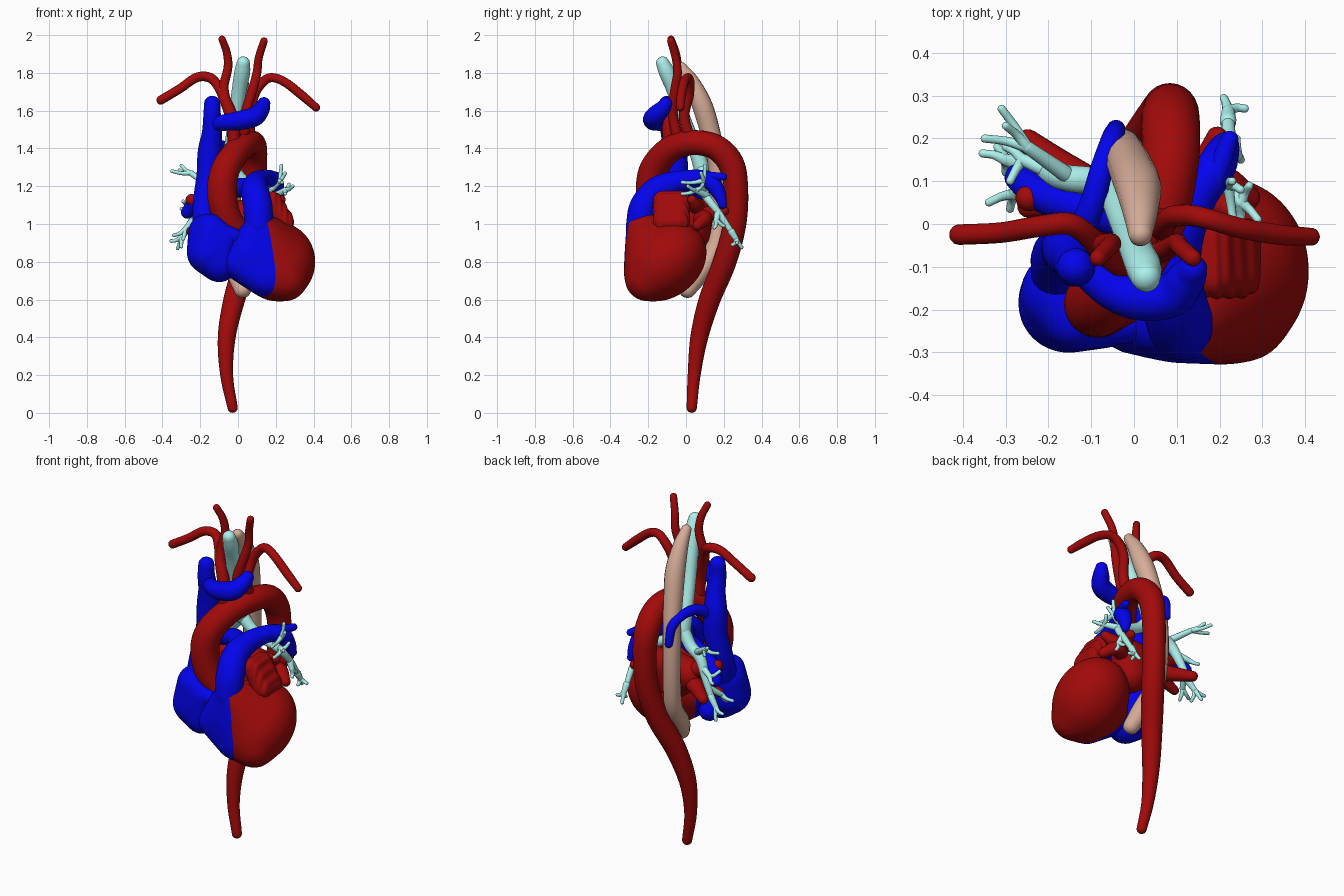
import bpy, bmesh, math
from mathutils import Vector, Matrix


def material(name, rgb):
    m = bpy.data.materials.new(name)
    m.diffuse_color = (*rgb, 1)
    return m


RED = material("artery_red", (0.36, 0.003, 0.003))
BLUE = material("vein_blue", (0.001, 0.001, 0.85))
CYAN = material("airway_cyan", (0.42, 0.88, 0.84))
TAN = material("esophagus_tan", (0.68, 0.42, 0.32))


def add(name, bm, mat):
    me = bpy.data.meshes.new(name)
    bmesh.ops.recalc_face_normals(bm, faces=bm.faces)
    bm.to_mesh(me)
    bm.free()
    me.shade_smooth()
    me.set_sharp_from_angle(angle=math.radians(50))
    me.materials.append(mat)
    ob = bpy.data.objects.new(name, me)
    bpy.context.collection.objects.link(ob)
    return ob


def tube(name, pts, mat, sides=16, steps=6):
    """Round-ended vessel through (x, y, z, radius) points."""
    p = [Vector(q) for q in pts]
    p = [2 * p[0] - p[1]] + p + [2 * p[-1] - p[-2]]
    path = []
    for i in range(1, len(p) - 2):
        a, b, c, d = p[i - 1:i + 3]
        for s in range(steps):
            t = s / steps
            path.append(0.5 * (2 * b + (c - a) * t + (2 * a - 5 * b + 4 * c - d) * t * t
                               + (3 * b - a - 3 * c + d) * t ** 3))
    path.append(p[-2])
    t0 = (path[0] - path[1]).xyz.normalized()
    t1 = (path[-1] - path[-2]).xyz.normalized()

    def cap(q, t):
        return [Vector((*(q.xyz + t * q.w * 0.9 * math.sin(k)), q.w * math.cos(k))) for k in (0.45, 0.9, 1.3)]
    path = cap(path[0], t0)[::-1] + path + cap(path[-1], t1)
    bm, rings = bmesh.new(), []
    n = None
    for i, q in enumerate(path):
        t = (path[min(i + 1, len(path) - 1)] - path[max(i - 1, 0)]).xyz.normalized()
        n = n or t.orthogonal()
        n = (n - t * n.dot(t)).normalized()
        b = t.cross(n)
        rings.append([bm.verts.new(q.xyz + q.w * (n * math.cos(j * math.tau / sides) + b * math.sin(j * math.tau / sides)))
                      for j in range(sides)])
    for a, b in zip(rings, rings[1:]):
        for j in range(sides):
            k = (j + 1) % sides
            bm.faces.new((a[j], a[k], b[k], b[j]))
    bm.faces.new(rings[0])
    bm.faces.new(rings[-1][::-1])
    return add(name, bm, mat)


def blob(balls, extra=None, voxel=0.013):
    """Smooth bmesh wrapping a set of (x, y, z, r) balls."""
    bm = bmesh.new()
    for x, y, z, r in balls:
        bmesh.ops.create_icosphere(bm, subdivisions=3, radius=r, matrix=Matrix.Translation((x, y, z)))
    if extra:
        bmesh.ops.create_icosphere(bm, subdivisions=4, radius=1, matrix=extra)
    hull = bmesh.ops.convex_hull(bm, input=bm.verts)
    junk = set(hull["geom_interior"]) | set(hull["geom_unused"])
    bmesh.ops.delete(bm, geom=[v for v in junk if isinstance(v, bmesh.types.BMVert)], context='VERTS')
    ob = add("temp", bm, RED)
    rm = ob.modifiers.new("remesh", 'REMESH')
    rm.mode, rm.voxel_size = 'VOXEL', voxel
    sm = ob.modifiers.new("smooth", 'SMOOTH')
    sm.iterations = 6
    dg = bpy.context.evaluated_depsgraph_get()
    out = bmesh.new()
    out.from_mesh(ob.evaluated_get(dg).to_mesh())
    bpy.data.objects.remove(ob)
    return out


# Ventricles: one wrapped mass, split by the septum plane
lv = Matrix.Translation((0.21, -0.11, 0.8)) @ Matrix.Rotation(math.radians(40), 4, 'X') @ Matrix.Diagonal((0.2, 0.24, 0.187, 1))
mass = blob([(0.11, -0.245, 1.0, 0.07), (0.09, -0.23, 0.85, 0.095), (0.14, -0.225, 0.715, 0.1),
             (0, -0.21, 0.8, 0.095), (0.25, -0.205, 0.71, 0.12)], lv)
for name, mat, sign in (("left_ventricle", RED, 1), ("right_ventricle", BLUE, -1)):
    half = mass.copy()
    cut = bmesh.ops.bisect_plane(half, geom=half.verts[:] + half.edges[:] + half.faces[:], plane_co=(0.187, -0.32, 0.8),
                                 plane_no=Vector((0.76, 0.62, 0.06)) * sign, clear_inner=True)
    bmesh.ops.holes_fill(half, edges=[e for e in half.edges if e.is_boundary])
    add(name, half, mat)
mass.free()

# Atria
add("right_atrium", blob([(-0.165, -0.16, 0.955, 0.1), (-0.155, -0.185, 0.85, 0.118), (-0.1, -0.19, 0.79, 0.1),
                          (-0.06, -0.235, 0.93, 0.055), (-0.14, -0.22, 0.98, 0.075)]), BLUE)
add("right_auricle", blob([(-0.09, -0.235, 0.95, 0.055), (-0.01, -0.235, 0.93, 0.045)]), BLUE)
add("left_atrium", blob([(-0.07, 0.06, 1.03, 0.085), (0.09, 0.05, 1.05, 0.09), (0.05, 0.03, 0.95, 0.1)]), RED)

# Left auricle with shallow ridges
bm = blob([(0.18, -0.125, 1.125, 0.05), (0.18, -0.03, 1.125, 0.05), (0.245, -0.12, 1.01, 0.055), (0.245, -0.035, 1.01, 0.055)], voxel=0.008)
bm.normal_update()
for v in bm.verts:
    v.co += v.normal * 0.0028 * math.sin(v.co.x * math.tau / 0.03 + 8 * v.co.y)
add("left_auricle", bm, RED)

# Aorta
tube("aorta", [(0.03, -0.13, 0.92, .07), (-0.055, -0.175, 1.03, .075), (-0.085, -0.187, 1.17, .079), (-0.065, -0.17, 1.29, .076),
               (0, -0.09, 1.39, .07), (0.06, 0.02, 1.43, .066), (0.085, 0.15, 1.41, .067), (0.085, 0.238, 1.32, .069),
               (0.085, 0.265, 1.18, .064), (0.075, 0.257, 1.0, .062), (0.04, 0.205, 0.8, .062), (-0.02, 0.125, 0.6, .057),
               (-0.06, 0.07, 0.4, .047), (-0.06, 0.043, 0.2, .034), (-0.028, 0.03, 0.025, .027)], RED, 24)

# Arteries of the arch
tube("brachiocephalic_artery", [(-0.02, -0.09, 1.42, .035), (-0.03, -0.09, 1.55, .034), (-0.07, -0.065, 1.66, .03), (-0.105, -0.03, 1.73, .026),
     (-0.15, 0, 1.775, .026), (-0.22, -0.005, 1.775, .025), (-0.31, -0.02, 1.715, .024), (-0.41, -0.025, 1.655, .024)], RED)
tube("right_carotid", [(-0.065, -0.07, 1.65, .027), (-0.075, -0.05, 1.73, .025), (-0.053, -0.045, 1.83, .023), (-0.06, -0.055, 1.91, .021),
     (-0.085, -0.08, 1.98, .019)], RED)
tube("left_carotid", [(0.03, -0.04, 1.44, .028), (0.04, -0.07, 1.58, .026), (0.075, -0.06, 1.7, .025), (0.1, -0.045, 1.8, .023),
     (0.11, -0.055, 1.88, .021), (0.138, -0.08, 1.97, .02)], RED)
tube("left_subclavian", [(0.06, 0.02, 1.45, .03), (0.065, -0.01, 1.57, .028), (0.085, 0.015, 1.68, .026), (0.13, 0.02, 1.75, .025),
     (0.18, 0.01, 1.775, .024), (0.25, -0.01, 1.75, .024), (0.34, -0.025, 1.68, .024), (0.415, -0.03, 1.615, .021)], RED)

# Great veins
tube("superior_vena_cava", [(-0.175, -0.13, 0.96, .065), (-0.175, -0.08, 1.1, .066), (-0.155, -0.055, 1.25, .066), (-0.15, -0.06, 1.38, .064),
     (-0.138, -0.08, 1.48, .054), (-0.137, -0.1, 1.57, .047), (-0.137, -0.1, 1.64, .043)], BLUE, 20)
tube("left_brachiocephalic_vein", [(-0.12, -0.1, 1.53, .04), (-0.05, -0.155, 1.54, .046), (0.02, -0.175, 1.55, .052), (0.09, -0.165, 1.57, .052),
     (0.125, -0.125, 1.61, .044), (0.138, -0.105, 1.64, .034)], BLUE)
tube("azygos_vein", [(-0.13, -0.03, 1.37, .034), (-0.1, 0.04, 1.41, .03), (-0.075, 0.13, 1.41, .027), (-0.05, 0.2, 1.36, .026),
     (-0.042, 0.222, 1.26, .022)], BLUE)
tube("inferior_vena_cava", [(-0.1, -0.13, 0.82, .06), (-0.085, -0.09, 0.755, .055)], BLUE)

# Pulmonary arteries
tube("pulmonary_trunk", [(0.11, -0.245, 0.98, .075), (0.105, -0.222, 1.09, .078), (0.09, -0.15, 1.18, .073), (0.1, -0.05, 1.22, .06),
     (0.145, 0.06, 1.24, .048), (0.19, 0.13, 1.225, .047), (0.21, 0.175, 1.16, .037), (0.222, 0.195, 1.1, .022)], BLUE, 20)
tube("left_upper_pulmonary_artery", [(0.14, 0.08, 1.23, .04), (0.18, 0.09, 1.25, .03), (0.225, 0.2, 1.25, .02)], BLUE)
tube("right_pulmonary_artery", [(0.08, -0.1, 1.19, .055), (-0.02, 0.01, 1.19, .05), (-0.13, 0.04, 1.16, .045), (-0.22, 0.07, 1.12, .04),
     (-0.27, 0.11, 1.06, .034)], BLUE)

# Pulmonary veins
for i, (a, b, c) in enumerate([
        ((-0.1, 0.06, 1.06, .05), (-0.18, 0.07, 1.1, .038), (-0.25, 0.06, 1.13, .03)),
        ((-0.1, 0.08, 1.0, .05), (-0.18, 0.14, 0.99, .038), (-0.25, 0.195, 0.98, .028)),
        ((-0.1, 0.06, 1.0, .04), (-0.18, 0.05, 0.98, .032), (-0.25, 0.04, 0.96, .025)),
        ((0.12, 0.06, 1.08, .05), (0.19, 0.05, 1.1, .035), (0.23, 0.03, 1.13, .024)),
        ((0.12, 0.06, 1.03, .05), (0.2, 0.1, 1.03, .04), (0.27, 0.06, 0.99, .027)),
        ((0.14, 0.08, 1.05, .04), (0.18, 0.16, 1.06, .034), (0.195, 0.205, 1.07, .025))]):
    tube(f"pulmonary_vein_{i + 1}", [a, b, c], RED)

# Esophagus
tube("esophagus", [(0.015, -0.025, 1.83, .028), (0.015, 0.03, 1.75, .042), (0.01, 0.085, 1.63, .054), (-0.005, 0.125, 1.5, .053),
     (-0.02, 0.16, 1.35, .049), (-0.03, 0.175, 1.2, .049), (-0.03, 0.175, 1.0, .048), (-0.02, 0.145, 0.85, .05),
     (0, 0.06, 0.73, .055), (0.025, 0.005, 0.65, .045)], TAN)

# Trachea and main bronchi
tube("trachea", [(0.028, -0.125, 1.855, .035), (0.022, -0.1, 1.8, .042), (0.005, -0.06, 1.7, .039), (-0.015, -0.01, 1.55, .037),
     (-0.035, 0.05, 1.4, .039), (-0.04, 0.085, 1.29, .042)], CYAN)
tube("right_bronchus", [(-0.04, 0.085, 1.3, .035), (-0.1, 0.1, 1.22, .033), (-0.17, 0.11, 1.17, .03), (-0.22, 0.13, 1.07, .023),
     (-0.26, 0.14, 0.98, .017)], CYAN)
tube("left_bronchus", [(-0.04, 0.085, 1.3, .035), (0.04, 0.09, 1.22, .031), (0.13, 0.095, 1.18, .028), (0.2, 0.11, 1.14, .022),
     (0.22, 0.18, 1.05, .018), (0.22, 0.24, 0.96, .015)], CYAN)

# Small airways: stem from root to bend, then forked tips
twigs = [((-0.15, 0.11, 1.2), (-0.25, 0.18, 1.27), [(-0.31, 0.27, 1.285), (-0.35, 0.2, 1.28), (-0.3, 0.23, 1.31)]),
         ((-0.19, 0.12, 1.13), (-0.26, 0.15, 1.1), [(-0.3, 0.18, 1.08), (-0.29, 0.1, 1.12)]),
         ((-0.26, 0.14, 0.98), (-0.3, 0.15, 0.93), [(-0.355, 0.165, 0.91), (-0.32, 0.18, 0.87), (-0.3, 0.12, 0.88)]),
         ((-0.24, 0.13, 1.02), (-0.28, 0.07, 0.97), [(-0.34, 0.05, 0.94), (-0.29, 0.035, 0.92)]),
         ((0.16, 0.1, 1.17), (0.22, 0.09, 1.23), [(0.23, 0.1, 1.31), (0.25, 0.08, 1.27), (0.235, -0.02, 1.22)]),
         ((0.2, 0.11, 1.15), (0.25, 0.05, 1.18), [(0.29, 0.01, 1.2), (0.25, -0.02, 1.16), (0.27, 0.09, 1.21)]),
         ((0.22, 0.17, 1.06), (0.24, 0.16, 1.02), [(0.25, 0.15, 0.98), (0.24, 0.2, 0.99)]),
         ((0.22, 0.24, 0.96), (0.22, 0.265, 0.92), [(0.21, 0.295, 0.875), (0.26, 0.27, 0.9), (0.22, 0.245, 0.89)])]
for i, (root, bend, tips) in enumerate(twigs):
    tube(f"airway_stem_{i + 1}", [(*root, .02), (*bend, .015)], CYAN, 10, 4)
    for j, tip in enumerate(tips):
        mid = Vector(bend).lerp(Vector(tip), 0.5) + Vector((0, 0.004, -0.006))
        tube(f"airway_twig_{i + 1}_{j + 1}", [(*bend, .014), (*mid, .0105), (*tip, .0095)], CYAN, 10, 4)
